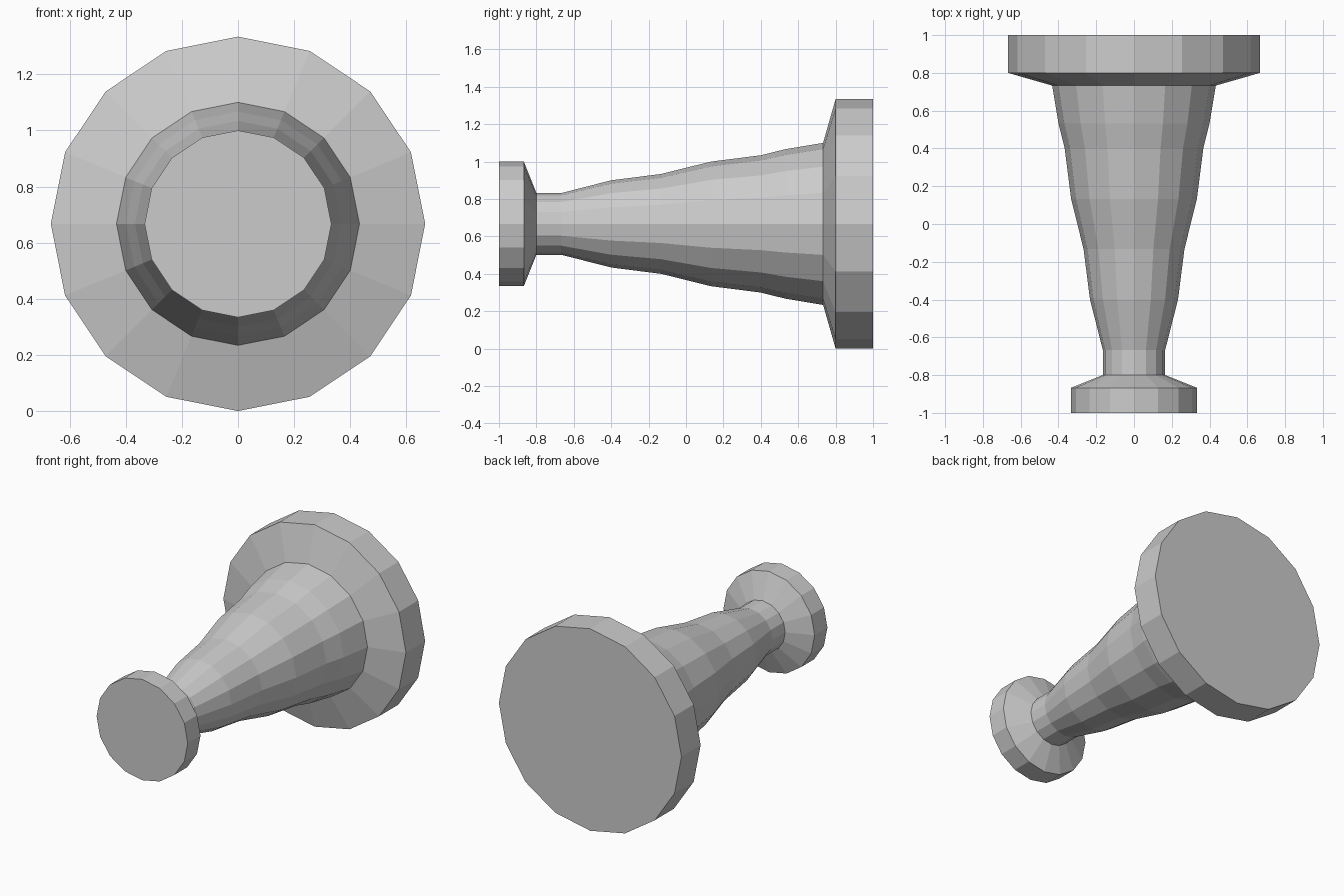
import bpy, bmesh
from math import sin, cos, pi

if "Cube" in bpy.data.objects:
    bpy.data.objects.remove(bpy.data.objects["Cube"])

SIDES = 16
AXIS_Z = 0.667


def lathe(name, profile, cap_front=False, cap_back=False):
    """Turn (y, radius) points around the horizontal y axis."""
    bm = bmesh.new()
    rings = []
    for y, r in profile:
        rings.append([bm.verts.new((r * sin(2 * pi * i / SIDES), y,
                                    AXIS_Z + r * cos(2 * pi * i / SIDES)))
                      for i in range(SIDES)])
    for a, b in zip(rings, rings[1:]):
        for i in range(SIDES):
            j = (i + 1) % SIDES
            bm.faces.new((a[i], b[i], b[j], a[j]))
    if cap_front:
        bm.faces.new(rings[0])
    if cap_back:
        bm.faces.new(rings[-1][::-1])
    # Outward normals: the first side face must point away from the axis
    bm.normal_update()
    f = bm.faces[:][0]
    c = f.calc_center_median()
    if f.normal.x * c.x + f.normal.z * (c.z - AXIS_Z) < 0:
        bmesh.ops.reverse_faces(bm, faces=bm.faces[:])
    mesh = bpy.data.meshes.new(name)
    bm.to_mesh(mesh)
    bm.free()
    obj = bpy.data.objects.new(name, mesh)
    bpy.context.collection.objects.link(obj)
    return obj


# Small flange at the front end
lathe("small_flange", [(-1, .333), (-.867, .333), (-.8, .165)], cap_front=True)

# Flared, gently stepped body
lathe("flared_body", [(-.8, .165), (-.667, .165), (-.4, .233), (-.133, .267),
                      (.133, .333), (.4, .367), (.533, .4), (.733, .433)])

# Large flange at the back end
lathe("large_flange", [(.733, .433), (.8, .667), (1, .667)], cap_back=True)
